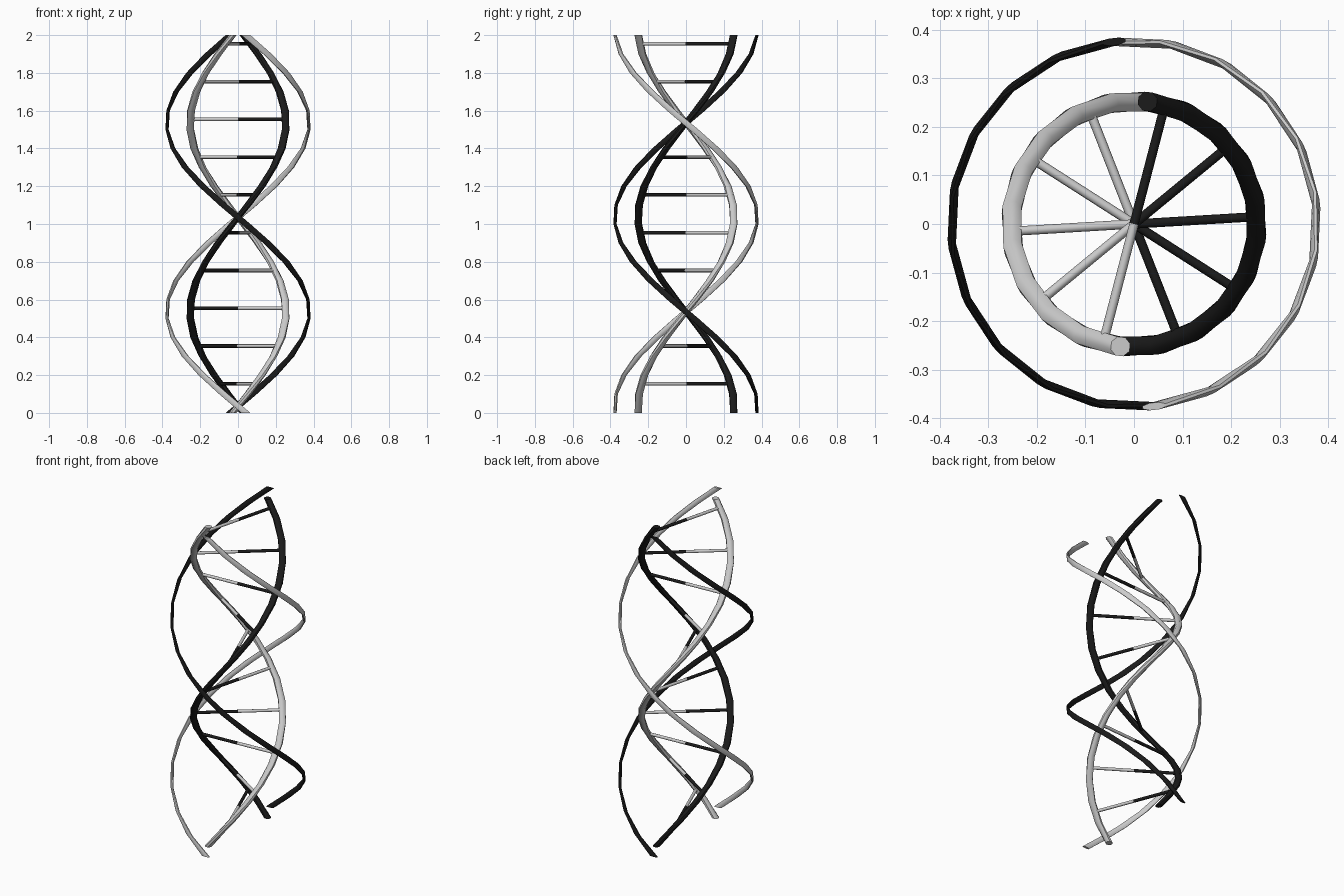
import bpy, bmesh, math
from mathutils import Matrix, Vector

if "Cube" in bpy.data.objects:
    bpy.data.objects.remove(bpy.data.objects["Cube"])

HEIGHT, STEPS, PHASE = 2.0, 20, 0.035   # one full turn over the height


def material(name, value):
    m = bpy.data.materials.new(name)
    m.diffuse_color = (value, value, value, 1)
    m.use_nodes = True
    m.node_tree.nodes["Principled BSDF"].inputs["Base Color"].default_value = m.diffuse_color
    return m


light = material("light grey", 0.6)
dark = material("near black", 0.011)


def angle_at(z, start, hand):
    return math.radians(start) + hand * math.pi * (z - PHASE)


def finish(bm, name, mat):
    bmesh.ops.recalc_face_normals(bm, faces=bm.faces)
    me = bpy.data.meshes.new(name)
    bm.to_mesh(me)
    bm.free()
    me.materials.append(mat)
    ob = bpy.data.objects.new(name, me)
    bpy.context.collection.objects.link(ob)
    bpy.context.view_layer.objects.active = ob
    ob.select_set(True)
    bpy.ops.object.shade_smooth_by_angle(angle=math.radians(48))
    ob.select_set(False)


def strand(name, mat, start, hand, radius, half_r, half_t, sides=8):
    """Horizontal oval section swept up a helix and capped flat."""
    bm = bmesh.new()
    rings = []
    for i in range(STEPS + 1):
        z = HEIGHT * i / STEPS
        turn = Matrix.Rotation(angle_at(z, start, hand), 3, 'Z')
        ring = []
        for k in range(sides):
            a = 2 * math.pi * (k + 0.5) / sides
            p = Vector((radius + half_r * math.cos(a), half_t * math.sin(a), z))
            ring.append(bm.verts.new(turn @ p))
        rings.append(ring)
    for a, b in zip(rings, rings[1:]):
        for k in range(sides):
            n = (k + 1) % sides
            bm.faces.new((a[k], a[n], b[n], b[k]))
    bm.faces.new(rings[0][::-1])
    bm.faces.new(rings[-1])
    finish(bm, name, mat)


def rung_half(name, mat, start, z, length=0.245, r=0.0095):
    """Thin rod from the axis out to an inner strand."""
    bm = bmesh.new()
    place = (Matrix.Translation((0, 0, z))
             @ Matrix.Rotation(angle_at(z, start, 1), 4, 'Z')
             @ Matrix.Translation((length / 2, 0, 0))
             @ Matrix.Rotation(math.pi / 2, 4, 'Y'))
    bmesh.ops.create_cone(bm, cap_ends=True, segments=8, radius1=r, radius2=r,
                          depth=length, matrix=place)
    finish(bm, name, mat)


for label, mat, start in (("light", light, -90), ("dark", dark, 90)):
    # round inner strand, and flat outer ribbon winding the other way
    strand(label + "_inner_strand", mat, start, 1, 0.254, 0.021, 0.021)
    strand(label + "_outer_ribbon", mat, start, -1, 0.378, 0.008, 0.026)
    # ladder rungs
    for i in range(10):
        rung_half(f"{label}_rung_{i + 1}", mat, start, 0.154 + 0.2 * i)
